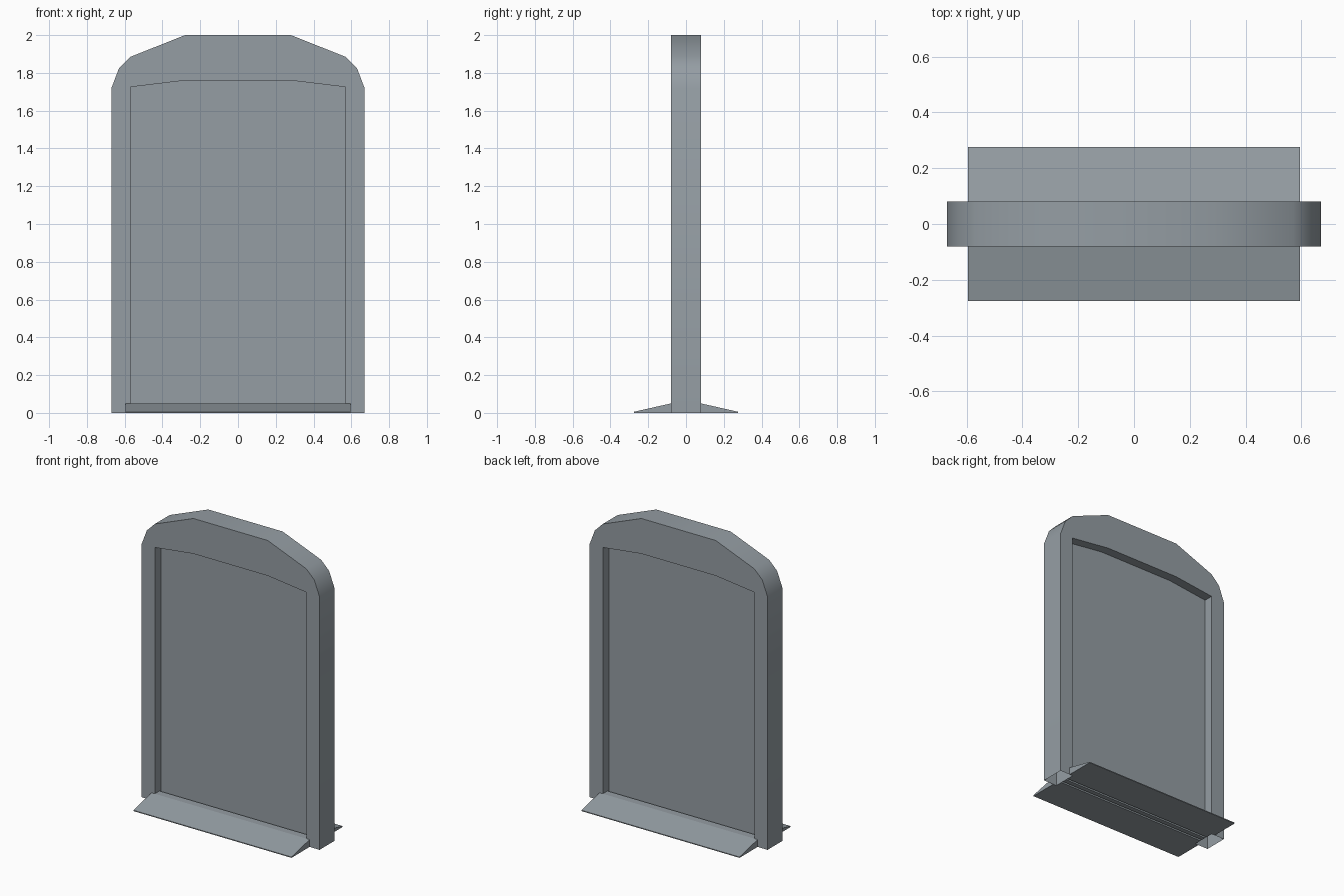
import bpy, bmesh, math

if "Cube" in bpy.data.objects:
    bpy.data.objects.remove(bpy.data.objects["Cube"])

# single flat colour
grey = bpy.data.materials.new("steel_grey")
grey.diffuse_color = (0.30, 0.34, 0.37, 1)
grey.use_nodes = True
grey.node_tree.nodes["Principled BSDF"].inputs["Base Color"].default_value = grey.diffuse_color


def finish(name, bm):
    bmesh.ops.recalc_face_normals(bm, faces=bm.faces)
    me = bpy.data.meshes.new(name)
    bm.to_mesh(me)
    bm.free()
    me.materials.append(grey)
    ob = bpy.data.objects.new(name, me)
    bpy.context.collection.objects.link(ob)
    bpy.ops.object.select_all(action='DESELECT')
    ob.select_set(True)
    bpy.context.view_layer.objects.active = ob
    bpy.ops.object.shade_smooth_by_angle(angle=math.radians(40))
    return ob


def mirrored(half):
    return half + [(-x, z) for x, z in reversed(half)]


# arched door frame: matching outer and inner outlines, open underneath
outer = mirrored([(0.67, 0), (0.67, 1.72), (0.63, 1.825), (0.57, 1.885), (0.28, 2.0)])
inner = mirrored([(0.57, 0), (0.57, 1.725), (0.28, 1.76)])
bm = bmesh.new()
rings = []
for y in (-0.08, 0.08):
    o = [bm.verts.new((x, y, z)) for x, z in outer]
    i = [bm.verts.new((x, y, z)) for x, z in inner]
    bm.faces.new(o + i[::-1])
    rings.append((o, i))
for a, b in zip(*rings):
    for k in range(len(a) - 1):
        bm.faces.new((a[k], a[k + 1], b[k + 1], b[k]))
finish("door_frame", bm)

# recessed door panel filling the opening
bm = bmesh.new()
face = bm.faces.new([bm.verts.new((x, -0.016, z)) for x, z in inner])
ext = bmesh.ops.extrude_face_region(bm, geom=[face])
verts = [v for v in ext["geom"] if isinstance(v, bmesh.types.BMVert)]
bmesh.ops.translate(bm, verts=verts, vec=(0, 0.032, 0))
finish("door_panel", bm)


def prism(bm, profile, half_width):
    ends = [[bm.verts.new((x, y, z)) for y, z in profile] for x in (-half_width, half_width)]
    for e in ends:
        bm.faces.new(e)
    n = len(profile)
    for k in range(n):
        j = (k + 1) % n
        bm.faces.new((ends[0][k], ends[0][j], ends[1][j], ends[1][k]))


# threshold ramps with a flat sill running in to the panel
for name, s in (("front_ramp", -1), ("back_ramp", 1)):
    bm = bmesh.new()
    prism(bm, [(s * 0.275, 0), (s * 0.275, 0.006), (s * 0.08, 0.05), (s * 0.08, 0)], 0.595)
    prism(bm, [(s * 0.08, 0), (s * 0.08, 0.05), (s * 0.03, 0.05), (s * 0.03, 0)], 0.57)
    finish(name, bm)
